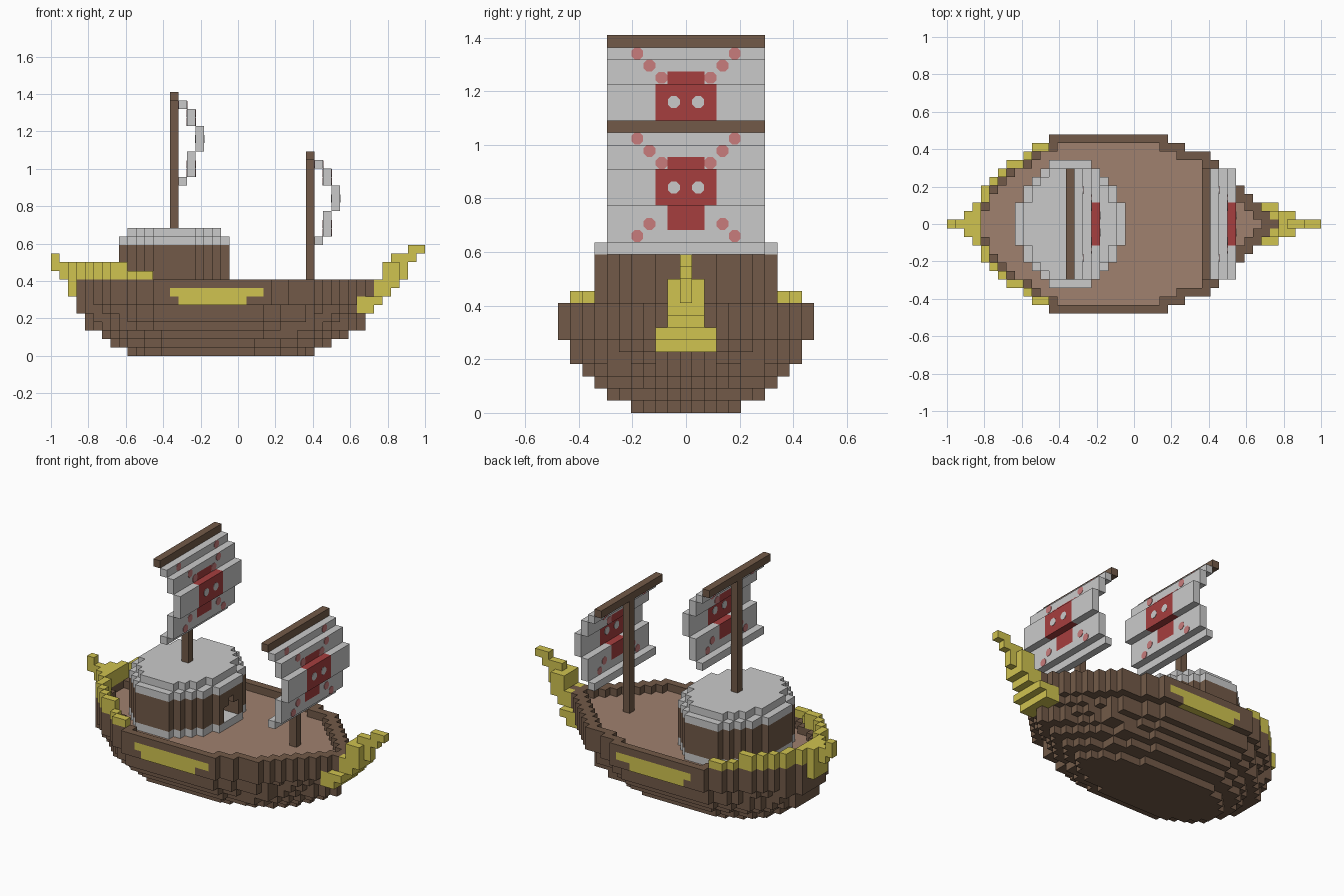
import bpy, bmesh, math
from mathutils import Vector, Matrix

cube = bpy.data.objects.get("Cube")
if cube:
    bpy.data.objects.remove(cube, do_unlink=True)

V = 1 / 22  # edge length of one block


def material(name, rgb):
    m = bpy.data.materials.new(name)
    m.use_nodes = True
    lin = [((c / 255 + 0.055) / 1.055) ** 2.4 for c in rgb] + [1]
    m.diffuse_color = lin
    m.node_tree.nodes["Principled BSDF"].inputs["Base Color"].default_value = lin
    return m


WOOD = material("dark wood", (114, 90, 72))
DECK = material("deck wood", (160, 129, 110))
GOLD = material("gold", (208, 195, 80))
CLOTH = material("pale grey", (202, 202, 202))
RED = material("red", (166, 62, 62))
PINK = material("faded red", (200, 124, 124))

DIRS = [Vector(d) for d in ((1, 0, 0), (-1, 0, 0), (0, 1, 0), (0, -1, 0), (0, 0, 1), (0, 0, -1))]


def finish(name, bm, mats):
    mesh = bpy.data.meshes.new(name)
    bm.to_mesh(mesh)
    bm.free()
    for m in mats:
        mesh.materials.append(m)
    ob = bpy.data.objects.new(name, mesh)
    bpy.context.collection.objects.link(ob)
    return ob


def blocks(name, cells, face_rule=None):
    """Outer skin of a set of blocks, given as {(x, y, z): material}."""
    bm, verts, mats = bmesh.new(), {}, []
    for cell, mat in cells.items():
        centre = Vector(cell) + Vector((0.5, 0, 0.5))
        for d in DIRS:
            if tuple(int(a + b) for a, b in zip(cell, d)) in cells:
                continue
            u = Vector((d.y, d.z, d.x)) / 2
            w = d.cross(u)
            ring = []
            for corner in (u + w, w - u, -u - w, u - w):
                p = centre + d / 2 + corner
                key = tuple(round(2 * c) for c in p)
                if key not in verts:
                    verts[key] = bm.verts.new(p * V)
                ring.append(verts[key])
            face = bm.faces.new(ring)
            paint = (face_rule and face_rule(cell, d)) or mat
            if paint not in mats:
                mats.append(paint)
            face.material_index = mats.index(paint)
    return finish(name, bm, mats)


def box(x0, x1, half, z0, z1):
    return {(x, y, z) for x in range(x0, x1) for y in range(-half, half + 1) for z in range(z0, z1)}


def inner(plan, diagonal):
    """Plan cells whose neighbours all belong to the plan too."""
    steps = [(i, j) for i in (-1, 0, 1) for j in (-1, 0, 1) if diagonal or i * j == 0]
    return {(x, y) for x, y in plan if all((x + i, y + j) in plan for i, j in steps)}


# Hull: widest deck plan, shrunk for each lower layer
PLAN = [2, 4, 5, 6, 7, 7, 8, 9, 9] + [10] * 14 + [9, 9, 8, 8, 8, 7, 6, 5, 4, 3, 2, 1, 0]
LAYERS = [(-13, 9, 4), (-15, 11, 6), (-16, 13, 7), (-18, 15, 8), (-18, 15, 9),
          (-19, 16, 9), (-19, 17, 10), (-19, 17, 10), (-19, 17, 10)]
hull = set()
for z, (x0, x1, widest) in enumerate(LAYERS):
    for x in range(x0, x1):
        t = (x + 0.5 - x0) / (x1 - x0)
        half = min(PLAN[x + 19], round(PLAN[int(t * len(PLAN))] * widest / 10))
        hull |= box(x, x + 1, half, z, z + 1)
plan = {(x, y) for x, y, z in hull if z == 8}
hull -= {(x, y, 8) for x, y in inner(plan, True)}

# Bow ornament
bow = set()
for z, x0, x1, half in [(5, 14, 16, 2), (6, 14, 17, 2), (7, 15, 18, 1), (8, 16, 19, 1), (9, 17, 19, 1),
                        (9, 19, 20, 0), (10, 17, 19, 1), (10, 19, 20, 0), (11, 18, 21, 0), (12, 20, 22, 0)]:
    bow |= box(x0, x1, half, z, z + 1)
hull -= {c for c in bow if c[2] < 7}
bow -= hull

# Stern railing and tail
stern = box(-20, -19, 1, 7, 11) | box(-21, -20, 0, 9, 11) | box(-22, -21, 0, 10, 12)
for x, y in plan - inner(plan, False):
    if x < -10:
        stern |= {(x, y, z) for z in range(9, 11 if x < -13 else 10)}

# Side panels are gold blocks within the hull skin
panel = {(x, 7) for x in range(-8, 3)} | {(x, 6) for x in range(-7, 1)}
paint = {c: GOLD if abs(c[1]) == 10 and (c[0], c[2]) in panel else WOOD for c in hull}
blocks("hull", paint, lambda c, d: DECK if c[2] == 7 and d.z > 0 and c[:2] in plan else None)
blocks("bow_ornament", dict.fromkeys(bow, GOLD))
blocks("stern_railing", dict.fromkeys(stern, GOLD))

# Round cabin with pale base, pale roof and an arched doorway
disc = {(x, y) for x in range(-14, -1) for y in range(-7, 8)
        if ((x + 8) / 6.5) ** 2 + (y / 7.5) ** 2 <= 1}
cabin = {(x, y, z): CLOTH if z in (8, 13) else WOOD for x, y in disc for z in range(8, 14)}
cabin.update({(x, y, 14): CLOTH for x, y in inner(disc, False)})
for c in box(-4, -1, 1, 9, 11) | box(-4, -1, 0, 11, 12):
    cabin.pop(c, None)
blocks("cabin", cabin)

# Masts and sails: billow depth for each row, bottom to top
BILLOW = [0, 1, 1, 1, 2, 2, 2, 1, 1, 0]


def dots(name, x, z, spots, mat):
    """Eight-sided painted spots showing on both faces of a sail."""
    bm = bmesh.new()
    for y, row in spots:
        for side in (-1, 1):
            pos = Vector((x + BILLOW[row] + 1.5, side * y, z + row + 0.5)) * V
            turn = Matrix.Rotation(math.pi / 2, 4, 'Y') @ Matrix.Rotation(math.pi / 8, 4, 'Z')
            bmesh.ops.create_cone(bm, cap_ends=True, segments=8, radius1=V * 0.53, radius2=V * 0.53,
                                  depth=V + 0.004, matrix=Matrix.Translation(pos) @ turn)
    finish(name, bm, [mat])


def rig(label, x, foot, top):
    z = top - 11
    blocks(label + "_mast", dict.fromkeys(box(x, x + 1, 0, foot, top) | box(x, x + 1, 6, top - 1, top), WOOD))
    sail = {}
    for row, depth in enumerate(BILLOW):
        red = 2 if 4 <= row < 8 else 1 if 2 <= row < 4 else -1
        for y in range(-6, 7):
            corner = row == 7 and abs(y) == 2
            sail[(x + 1 + depth, y, z + row)] = RED if abs(y) <= red and not corner else CLOTH
    blocks(label + "_sail", sail)
    dots(label + "_sail_cross", x, z, [(4, 9), (3, 8), (2, 7), (3, 2), (4, 1)], PINK)
    dots(label + "_sail_eyes", x, z, [(1, 5)], CLOTH)


rig("rear", -8, 15, 31)
rig("front", 8, 8, 24)
